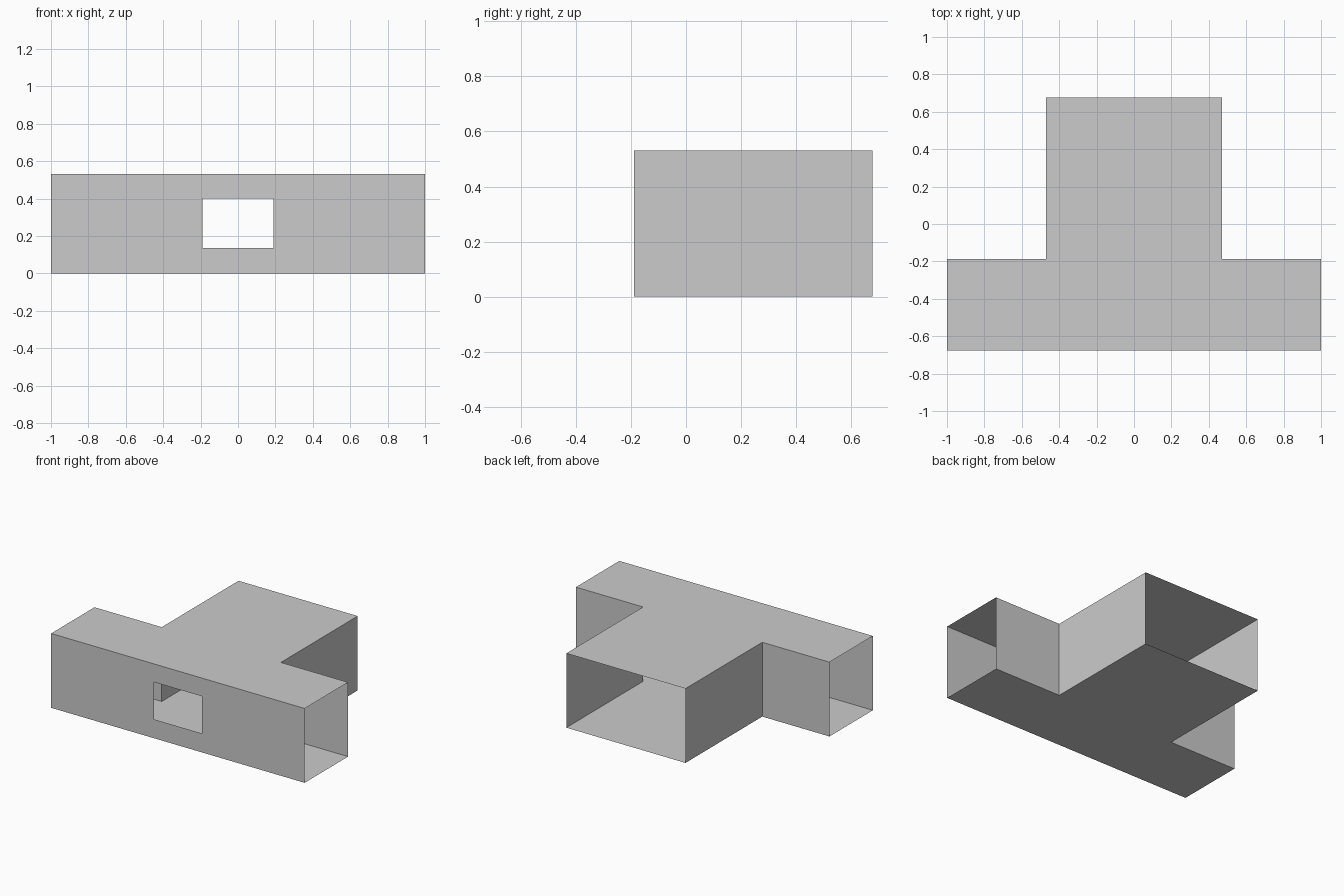
import bpy
import bmesh

cube = bpy.data.objects.get("Cube")
if cube:
    bpy.data.objects.remove(cube, do_unlink=True)

# Main dimensions of the T-shaped passage
HALF_LENGTH = 1.0
STEM_X = 0.47
FRONT_Y, INNER_Y, BACK_Y = -0.677, -0.188, 0.677
HEIGHT = 0.53
WINDOW_X = 0.19
WINDOW_LOW, WINDOW_HIGH = 0.135, 0.4

grey = bpy.data.materials.new("plain_grey")
grey.use_nodes = True
colour = (0.6, 0.6, 0.6, 1)
grey.diffuse_color = colour
grey.node_tree.nodes["Principled BSDF"].inputs["Base Color"].default_value = colour


def sheet(name, polygons):
    """Make one thin sheet object from a few polygons, welding shared corners."""
    bm = bmesh.new()
    for points in polygons:
        bm.faces.new([bm.verts.new(p) for p in points])
    bmesh.ops.remove_doubles(bm, verts=bm.verts, dist=0.0001)
    mesh = bpy.data.meshes.new(name)
    bm.to_mesh(mesh)
    bm.free()
    mesh.materials.append(grey)
    obj = bpy.data.objects.new(name, mesh)
    bpy.context.collection.objects.link(obj)
    return obj


def wall(x0, y0, x1, y1, low=0, high=HEIGHT):
    """Upright rectangle between two plan points."""
    return [(x0, y0, low), (x1, y1, low), (x1, y1, high), (x0, y0, high)]


# Floor and ceiling share the T outline
half = [(HALF_LENGTH, FRONT_Y), (HALF_LENGTH, INNER_Y), (STEM_X, INNER_Y), (STEM_X, BACK_Y)]
outline = half + [(-x, y) for x, y in reversed(half)]
sheet("floor", [[(x, y, 0) for x, y in reversed(outline)]])
sheet("ceiling", [[(x, y, HEIGHT) for x, y in outline]])

# Front wall: three by three panels with the middle one left open
xs = [-HALF_LENGTH, -WINDOW_X, WINDOW_X, HALF_LENGTH]
zs = [0, WINDOW_LOW, WINDOW_HIGH, HEIGHT]
sheet("front_wall", [wall(xs[i], FRONT_Y, xs[i + 1], FRONT_Y, zs[j], zs[j + 1])
                     for i in range(3) for j in range(3) if (i, j) != (1, 1)])

# Corner walls where the stem meets the crossbar; all three ends stay open
for side, name in ((1, "left_corner_wall"), (-1, "right_corner_wall")):
    panels = [wall(side * HALF_LENGTH, INNER_Y, side * STEM_X, INNER_Y),
              wall(side * STEM_X, INNER_Y, side * STEM_X, BACK_Y)]
    if side > 0:
        panels = [p[::-1] for p in panels]
    # Wind the panels so they face outward
    sheet(name, [p[::-1] for p in panels])
